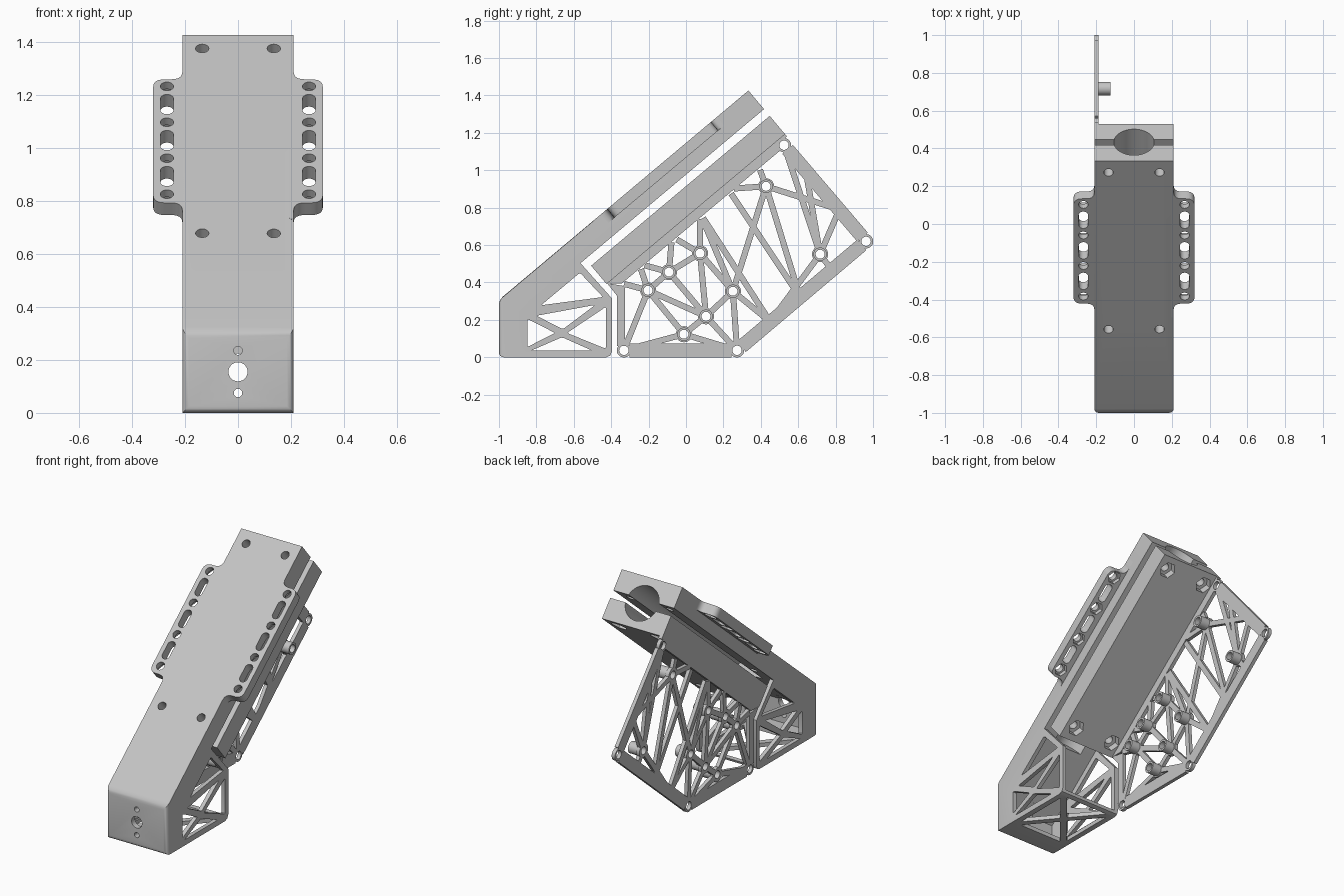
import bpy, bmesh, math
from mathutils import Matrix, Vector

if "Cube" in bpy.data.objects:
    bpy.data.objects.remove(bpy.data.objects["Cube"])

grey = bpy.data.materials.new("plain grey")
grey.use_nodes = True
colour = (0.55, 0.55, 0.55, 1)
grey.diffuse_color = colour
grey.node_tree.nodes["Principled BSDF"].inputs["Base Color"].default_value = colour

# Sloped frame: local y runs up the slope, local z is its normal
SLOPE = Matrix.Translation((0, -1, 0.307)) @ Matrix.Rotation(math.radians(40), 4, "X")
W = 0.21                      # half width of the body
END = 1.741                   # upper end along the slope
side = lambda a, b, h: Vector((h, a, b))
flat = lambda a, b, h: Vector((a, b, h))
front = lambda a, b, h: Vector((a, h, b))
slope_side = lambda a, b, h: SLOPE @ Vector((h, a, b))
slope_flat = lambda a, b, h: SLOPE @ Vector((a, b, h))
slope_end = lambda a, b, h: SLOPE @ Vector((a, h, b))


def prism(bm, pts, lo, hi, place):
    """Extrude a polygon between two heights."""
    a = [bm.verts.new(place(*p, lo)) for p in pts]
    b = [bm.verts.new(place(*p, hi)) for p in pts]
    n = len(pts)
    faces = [bm.faces.new(a[::-1]), bm.faces.new(b)]
    faces += [bm.faces.new((a[i], a[(i + 1) % n], b[(i + 1) % n], b[i])) for i in range(n)]
    bmesh.ops.recalc_face_normals(bm, faces=faces)


def circle(c, r, n=32):
    return [(c[0] + r * math.cos(2 * math.pi * i / n), c[1] + r * math.sin(2 * math.pi * i / n))
            for i in range(n)]


def slot(c, r, half):
    """Round-ended slot, long in the second axis."""
    return [(x, y + (half if y >= c[1] else -half)) for x, y in circle(c, r, 26)]


def rounded(pts, radius, n=6):
    """Round every corner of a polygon."""
    out = []
    for i, p in enumerate(pts):
        p, q, r = Vector(p), Vector(pts[i - 1]), Vector(pts[(i + 1) % len(pts)])
        d = min(radius, (q - p).length * 0.45, (r - p).length * 0.45)
        a, b = p + (q - p).normalized() * d, p + (r - p).normalized() * d
        for k in range(n + 1):
            t = k / n
            out.append(tuple(a * (1 - t) ** 2 + p * 2 * t * (1 - t) + b * t * t))
    return out


def tube(bm, c, r_out, r_in, lo, hi):
    """Hollow cylinder along x."""
    o, i = circle(c, r_out), circle(c, r_in)
    rings = [[bm.verts.new(side(*p, h)) for p in ps]
             for ps, h in ((o, lo), (o, hi), (i, hi), (i, lo))]
    faces = []
    for k in range(4):
        r, s = rings[k], rings[(k + 1) % 4]
        faces += [bm.faces.new((r[j - 1], r[j], s[j], s[j - 1])) for j in range(len(r))]
    bmesh.ops.recalc_face_normals(bm, faces=faces)


def bar(bm, a, b, width, trim, lo, hi):
    """Flat strut from a to b, shortened at both ends."""
    a, b = Vector(a), Vector(b)
    d = (b - a).normalized()
    s = Vector((-d.y, d.x)) * width / 2
    a, b = a + d * trim, b - d * trim
    prism(bm, [a + s, b + s, b - s, a - s], lo, hi, side)


def make(name, bm):
    mesh = bpy.data.meshes.new(name)
    bm.to_mesh(mesh)
    bm.free()
    obj = bpy.data.objects.new(name, mesh)
    bpy.context.collection.objects.link(obj)
    mesh.materials.append(grey)
    return obj


def solid(name, *shapes):
    bm = bmesh.new()
    for s in shapes:
        prism(bm, *s)
    return make(name, bm)


def cut(obj, *cutters):
    """Subtract each cutter, then bake the result."""
    for c in cutters:
        c.hide_render = True
        m = obj.modifiers.new("cut", "BOOLEAN")
        m.operation, m.solver, m.object = "DIFFERENCE", "EXACT", c
    dg = bpy.context.evaluated_depsgraph_get()
    mesh = bpy.data.meshes.new_from_object(obj.evaluated_get(dg))
    obj.modifiers.clear()
    obj.data = mesh
    for c in cutters:
        bpy.data.objects.remove(c)


def bore():
    return solid("bore_cutter", (circle((0, -0.155), 0.107, 64), 0.4, 2, slope_end))


BOLTS = [(x, s) for x in (-0.135, 0.135) for s in (0.577, 1.661)]


def bolt_holes():
    return solid("bolt_cutter", *[(circle(b, 0.025), -0.5, 0.1, slope_flat) for b in BOLTS])


# Upper clamp half with the hollow foot
def on_slope(s, t):
    p = SLOPE @ Vector((0, s, t))
    return p.y, p.z


BACK = -0.396
outline = [(-1, 0), (-1, 0.307), on_slope(END, 0), on_slope(END, -0.13),
           on_slope(0.46, -0.13), (BACK, 0.315)]
outline += [(BACK, 0.03), (BACK - 0.009, 0.009), (BACK - 0.03, 0)]
bm = bmesh.new()
prism(bm, outline, -W, W, side)
nose = [e for e in bm.edges if all(v.co.y < -0.999 for v in e.verts)]
bmesh.ops.bevel(bm, geom=nose, offset=0.025, segments=4, profile=0.5, affect="EDGES")
upper = make("upper_clamp_and_foot", bm)

cavity = [(-0.965, 0.025), (-0.965, 0.17), on_slope(0.13, -0.13), on_slope(0.47, -0.13),
          (-0.3, 0.32), (-0.3, 0.025)]
side_windows = [
    [(-0.775, 0.278), (-0.567, 0.452), (-0.444, 0.322)],
    [(-0.848, 0.205), (-0.848, 0.055), (-0.7, 0.13)],
    [(-0.8, 0.222), (-0.485, 0.28), (-0.658, 0.15)],
    [(-0.428, 0.27), (-0.428, 0.045), (-0.636, 0.13)],
    [(-0.83, 0.035), (-0.5, 0.035), (-0.663, 0.107)]]
base_windows = []
for k in (-1, 1):
    base_windows.append([(-0.15 * k, -0.64 + 0.21 * k), (0.15 * k, -0.64 + 0.21 * k), (0, -0.64 + 0.03 * k)])
    base_windows.append([(0.175 * k, -0.82), (0.175 * k, -0.46), (0.025 * k, -0.64)])
cut(upper,
    solid("cavity_cutter", (cavity, -W + 0.025, W - 0.025, side)),
    bore(), bolt_holes(),
    solid("side_cutter", *[(rounded(w, 0.012, 3), -0.3, 0.3, side) for w in side_windows]),
    solid("base_cutter", *[(rounded(w, 0.012, 3), -0.1, 0.015 + 0.02, flat) for w in base_windows]),
    solid("nose_cutter", (circle((0, 0.155), 0.036), -1.1, -0.9, front),
          *[(circle((0, z), 0.016), -1.1, -0.9, front) for z in (0.075, 0.235)]))

# Slotted mounting wings
THICK = 0.06
for name, k in (("left_wing", 1), ("right_wing", -1)):
    half = [(0.195, 0.66), (W, 0.66), (W, 0.755), (0.32, 0.755),
            (0.32, 1.48), (W, 1.48), (W, 1.575), (0.195, 1.575)]
    shape = [(k * x, s) for x, s in rounded(half, 0.045)]
    wing = solid(name, (shape, -THICK, 0, slope_flat))
    x = k * 0.268
    holes = [(x, 0.806 + 0.211 * i) for i in range(4)]
    cut(wing,
        solid("hole_cutter", *[(circle(h, 0.025), -0.1, 0.1, slope_flat) for h in holes],
              *[(slot((x, 0.911 + 0.211 * i), 0.025, 0.033), -0.1, 0.1, slope_flat) for i in range(3)]),
        solid("nut_cutter", *[(circle(h, 0.04, 6), -0.1, -0.035, slope_flat) for h in holes]))

# Lower clamp half with nut pockets underneath
FLOOR = -0.305
lower = solid("lower_clamp", ([(0.495, FLOOR), (END, FLOOR), (END, -0.177), (0.495, -0.177)],
                              -W, W, slope_side))
cut(lower, bore(), bolt_holes(),
    solid("nut_cutter", *[(circle(b, 0.05, 6), -0.4, FLOOR + 0.045, slope_flat) for b in BOLTS]))

# Lattice side plate: corner eyes, standoffs, frame and struts
LO, HI = -W, -W + 0.023
eyes = {"top": (0.524, 1.134), "tail": (0.963, 0.62), "heel": (0.273, 0.037), "toe": (-0.332, 0.037)}
posts = {"a": (0.428, 0.914), "b": (0.717, 0.551), "c": (-0.091, 0.455), "d": (0.075, 0.556),
         "e": (-0.203, 0.358), "f": (0.251, 0.353), "g": (0.107, 0.219), "h": (-0.011, 0.123)}
edge = {"t0": (-0.36, 0.4), "t1": (-0.25, 0.5), "t2": (-0.075, 0.645), "t3": (0.075, 0.77),
        "t4": (0.225, 0.9), "t5": (0.385, 1.03), "r1": (0.64, 1.0), "r2": (0.82, 0.79),
        "b1": (0.45, 0.19), "b2": (0.61, 0.32), "b3": (0.78, 0.465)}
nodes = {**eyes, **posts, **edge}
bm = bmesh.new()
for c in eyes.values():
    tube(bm, c, 0.038, 0.025, LO, HI)
for c in posts.values():
    tube(bm, c, 0.043, 0.024, LO, HI)
for a, b in (("top", "tail"), ("tail", "heel"), ("heel", "toe")):
    bar(bm, eyes[a], eyes[b], 0.074, 0.03, LO, HI)
prism(bm, [(-0.37, 0.06), (-0.325, 0.06), (-0.325, 0.38), (-0.422, 0.396), (-0.37, 0.33)], LO, HI, side)
prism(bm, [(0.5, FLOOR), (0.56, -0.355), (1.665, -0.355), (1.68, -0.32), (END, -0.32), (END, FLOOR)],
      LO, HI, slope_side)
struts = """t3-b1 t4-b2 top-b a-t4 a-t5 a-f a-b2 a-r2 r1-b b-r2 b-b3 b-b1 f-b1 f-heel f-t3 f-d f-g
    g-heel g-h g-c g-d h-heel h-toe h-e e-toe e-c e-t0 e-t1 c-d c-t1 c-t2 d-t2 d-t3 e-g"""
for s in struts.split():
    a, b = s.split("-")
    bar(bm, nodes[a], nodes[b], 0.032, 0.03, LO, HI)
make("lattice_plate", bm)

bm = bmesh.new()
for c in posts.values():
    tube(bm, c, 0.036, 0.024, HI, -0.125)
make("standoffs", bm)

# Smooth round walls, keep hard edges
bpy.ops.object.select_all(action="DESELECT")
for o in bpy.context.collection.objects:
    if o.type == "MESH":
        o.select_set(True)
        bpy.context.view_layer.objects.active = o
bpy.ops.object.shade_smooth_by_angle(angle=math.radians(30))
